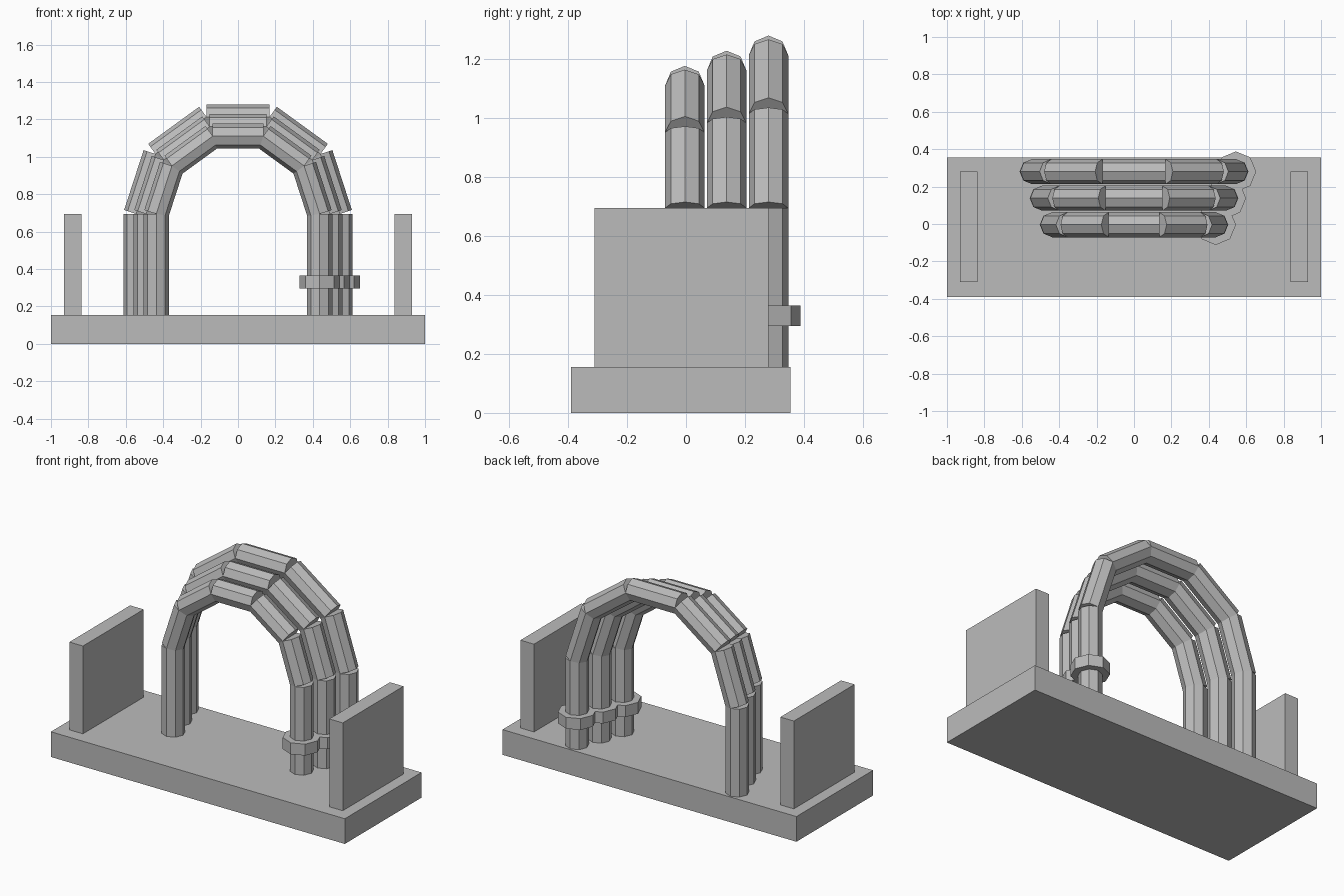
import bpy, bmesh
from math import sin, cos, pi, atan2
from mathutils import Matrix, Vector

if "Cube" in bpy.data.objects:
    bpy.data.objects.remove(bpy.data.objects["Cube"], do_unlink=True)

SIDES = 8
BASE_TOP = 0.155
SPRING = 0.695       # height where legs end and arches begin
TUBE = 0.067

grey = bpy.data.materials.new("plain grey")
grey.use_nodes = True
grey.diffuse_color = (0.5, 0.5, 0.5, 1)
grey.node_tree.nodes["Principled BSDF"].inputs["Base Color"].default_value = (0.5, 0.5, 0.5, 1)


def finish(name, bm):
    mesh = bpy.data.meshes.new(name)
    bm.to_mesh(mesh)
    bm.free()
    mesh.materials.append(grey)
    obj = bpy.data.objects.new(name, mesh)
    bpy.context.collection.objects.link(obj)
    return obj


def box(name, low, high):
    low, high = Vector(low), Vector(high)
    bm = bmesh.new()
    bmesh.ops.create_cube(bm, size=1, matrix=Matrix.Translation((low + high) / 2)
                          @ Matrix.Diagonal((*(high - low), 1)))
    return finish(name, bm)


def rod(bm, a, b, radius):
    """Capped octagonal rod between two points in an xz plane."""
    a, b = Vector(a), Vector(b)
    d = b - a
    bmesh.ops.create_cone(bm, cap_ends=True, segments=SIDES, radius1=radius, radius2=radius,
                          depth=d.length, matrix=Matrix.Translation((a + b) / 2)
                          @ Matrix.Rotation(atan2(d.x, d.z), 4, 'Y'))


# Base slab and end walls
box("base", (-1, -0.39, 0), (1, 0.355, BASE_TOP))
box("left_wall", (0.838, -0.31, BASE_TOP), (0.93, 0.28, SPRING))
box("right_wall", (-0.93, -0.31, BASE_TOP), (-0.838, 0.28, SPRING))

# Three nested arches of straight rods, each with a collar on its left leg
for label, y, span in (("front", -0.004, 0.437), ("middle", 0.138, 0.491), ("back", 0.28, 0.545)):
    points = [(span * cos(i * pi / 5), y, SPRING + span * sin(i * pi / 5)) for i in range(6)]
    points = [(span, y, BASE_TOP)] + points + [(-span, y, BASE_TOP)]
    bm = bmesh.new()
    for a, b in zip(points, points[1:]):
        rod(bm, a, b, TUBE)
    finish(label + "_arch", bm)

    bm = bmesh.new()
    rod(bm, (span, y, 0.295), (span, y, 0.365), 0.108)
    finish(label + "_collar", bm)
